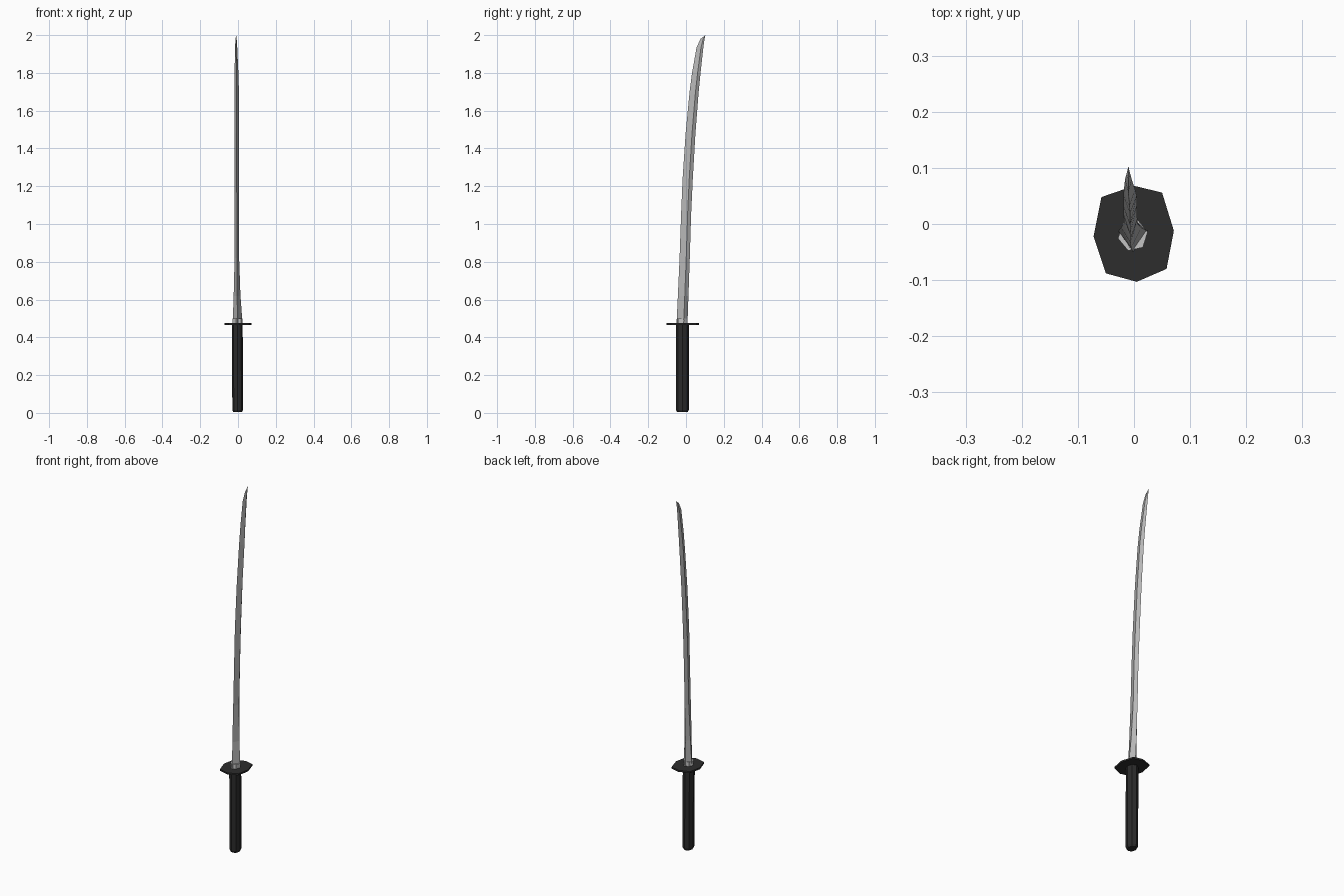
import bpy, math

if "Cube" in bpy.data.objects:
    bpy.data.objects.remove(bpy.data.objects["Cube"])

def material(name, v):
    m = bpy.data.materials.new(name)
    m.diffuse_color = (v, v, v, 1)
    m.use_nodes = True
    m.node_tree.nodes["Principled BSDF"].inputs["Base Color"].default_value = m.diffuse_color
    return m

steel = material("blade steel", 0.47)
silver = material("collar silver", 0.55)
black = material("grip black", 0.024)
iron = material("guard black", 0.026)

def loft(name, rings, mat, tip=None):
    """Skin equal-sized rings from bottom to top; optional pointed tip."""
    n = len(rings[0])
    verts = [p for r in rings for p in r]
    faces = [tuple(reversed(range(n)))]
    for k in range(len(rings) - 1):
        for i in range(n):
            a, b = k * n + i, k * n + (i + 1) % n
            faces.append((a, b, b + n, a + n))
    top = (len(rings) - 1) * n
    if tip:
        verts.append(tip)
        faces += [(top + i, top + (i + 1) % n, len(verts) - 1) for i in range(n)]
    else:
        faces.append(tuple(range(top, top + n)))
    me = bpy.data.meshes.new(name)
    me.from_pydata(verts, [], faces)
    me.materials.append(mat)
    ob = bpy.data.objects.new(name, me)
    bpy.context.collection.objects.link(ob)
    return ob

def oval(cx, cy, rx, ry, z, n=8, turn=0.0):
    return [(cx + rx * math.cos(turn + i * math.tau / n),
             cy + ry * math.sin(turn + i * math.tau / n), z) for i in range(n)]

# Eight-sided grip with a small chamfered butt
loft("grip", [oval(-0.002, -0.019, 0.023, 0.028, 0.004),
              oval(-0.002, -0.019, 0.028, 0.034, 0.016),
              oval(-0.004, -0.019, 0.029, 0.034, 0.468)], black)

# Thin, slightly uneven eight-sided guard
outline = [(0.071, -0.012), (0.05, 0.056), (0, 0.068), (-0.058, 0.048),
           (-0.072, -0.022), (-0.05, -0.088), (0.005, -0.103), (0.058, -0.08)]
loft("guard", [[(x, y, z) for x, y in outline] for z in (0.466, 0.475)], iron)

# Collar at the root of the blade
loft("collar", [oval(-0.002, -0.02, 0.027, 0.029, z, 6, 0.2) for z in (0.474, 0.5)], silver)

# Curved blade: z, edge y, spine y, centre x, half thickness
stations = [(0.475, -0.050, 0.008, -0.002, 0.026),
            (0.62, -0.043, 0.013, -0.005, 0.018),
            (0.82, -0.034, 0.020, -0.006, 0.012),
            (1.05, -0.026, 0.027, -0.006, 0.012),
            (1.24, -0.018, 0.036, -0.007, 0.012),
            (1.48, -0.002, 0.050, -0.007, 0.012),
            (1.70, 0.019, 0.067, -0.007, 0.012),
            (1.80, 0.032, 0.077, -0.008, 0.010),
            (1.935, 0.056, 0.092, -0.010, 0.006),
            (1.98, 0.077, 0.098, -0.010, 0.003)]

def blade_ring(z, edge, spine, x, w):
    y = edge + 0.65 * (spine - edge)
    return [(x, edge, z), (x + w, y, z), (x, spine, z), (x - w, y, z)]

loft("blade", [blade_ring(*s) for s in stations], steel, (-0.01, 0.103, 2.0))
